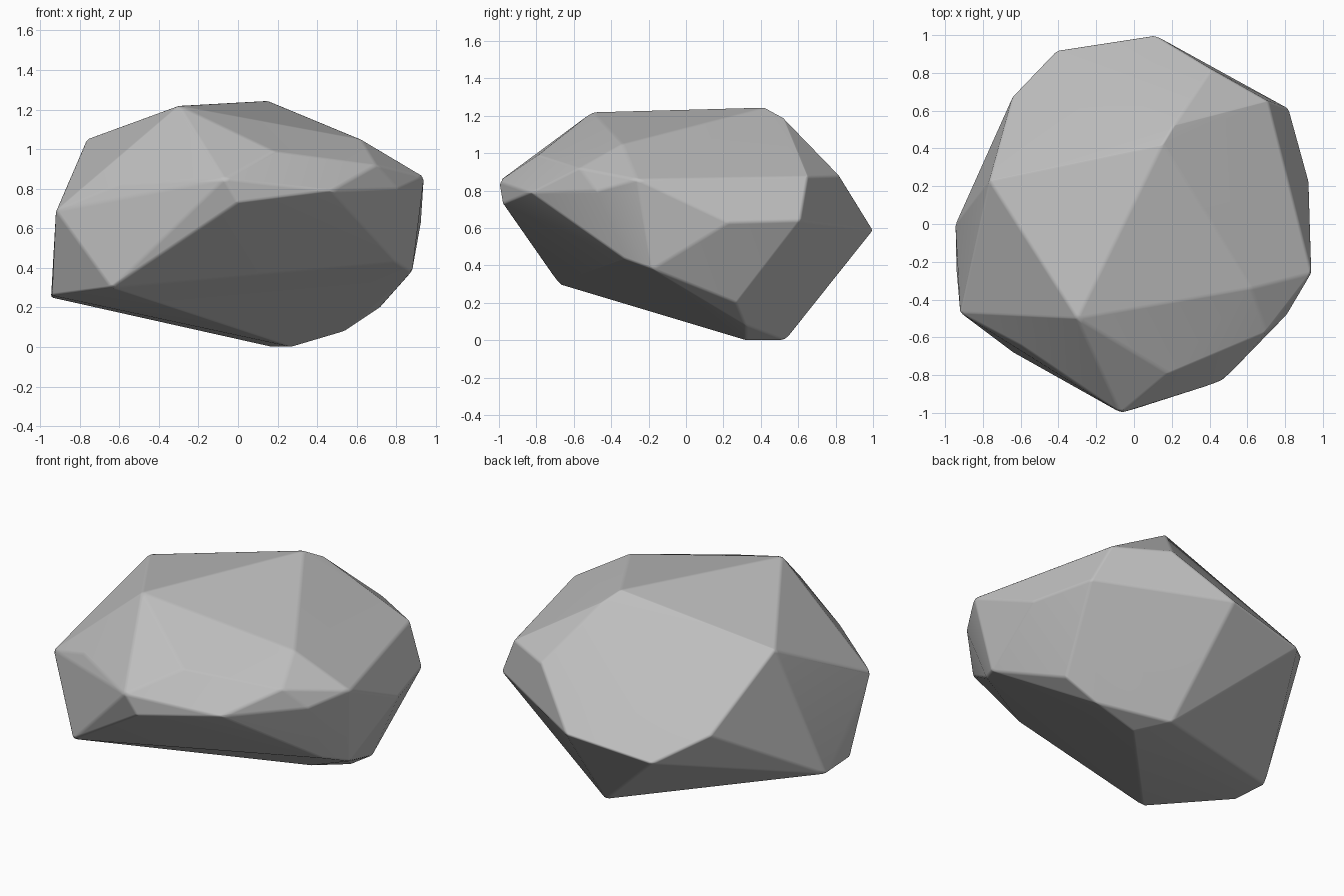
import bpy, bmesh, math

if "Cube" in bpy.data.objects:
    bpy.data.objects.remove(bpy.data.objects["Cube"])

# Corner points of the faceted boulder
top = [(-.30, -.50, 1.22), (.15, .42, 1.245), (.21, .52, 1.19), (-.765, .23, 1.05),
       (.62, -.34, 1.05)]
upper = [(.18, -.79, .99), (.70, -.57, .92), (.94, -.26, .86), (.71, .65, .875),
         (.41, .82, .88), (-.07, -1.0, .85), (-.60, -.64, .82), (.47, -.83, .79),
         (.81, -.48, .80)]
middle = [(0, -.98, .73), (-.92, -.47, .69), (-.64, .68, .66), (.82, .61, .64),
          (.925, .23, .63), (.11, 1.0, .59), (-.41, .92, .52)]
lower = [(.80, -.32, .43), (.88, -.18, .38), (-.64, -.68, .30), (-.945, 0, .25),
         (-.94, -.24, .26), (.72, .27, .20), (.54, .32, .08)]
base = [(.27, .32, 0), (.17, .53, 0)]

# Wrap the corners in a convex skin
bm = bmesh.new()
for p in top + upper + middle + lower + base:
    bm.verts.new(p)
hull = bmesh.ops.convex_hull(bm, input=bm.verts[:])
loose = [v for v in bm.verts if not v.link_faces]
bmesh.ops.delete(bm, geom=loose, context='VERTS')
# Merge nearly coplanar triangles into broad facets
bmesh.ops.dissolve_limit(bm, angle_limit=math.radians(3), verts=bm.verts[:], edges=bm.edges[:])
bmesh.ops.recalc_face_normals(bm, faces=bm.faces[:])
mesh = bpy.data.meshes.new("boulder")
bm.to_mesh(mesh)
bm.free()

boulder = bpy.data.objects.new("boulder", mesh)
bpy.context.collection.objects.link(boulder)

# Stone colour
stone = bpy.data.materials.new("grey stone")
stone.diffuse_color = (.52, .52, .52, 1)
stone.use_nodes = True
stone.node_tree.nodes["Principled BSDF"].inputs["Base Color"].default_value = stone.diffuse_color
mesh.materials.append(stone)

# Slightly worn edges
bpy.context.view_layer.objects.active = boulder
boulder.select_set(True)
bevel = boulder.modifiers.new("worn_edges", 'BEVEL')
bevel.width = .012
bevel.segments = 2
bevel.limit_method = 'ANGLE'
bevel.angle_limit = math.radians(12)
bevel.harden_normals = True
bpy.ops.object.shade_smooth_by_angle(angle=math.radians(30))
